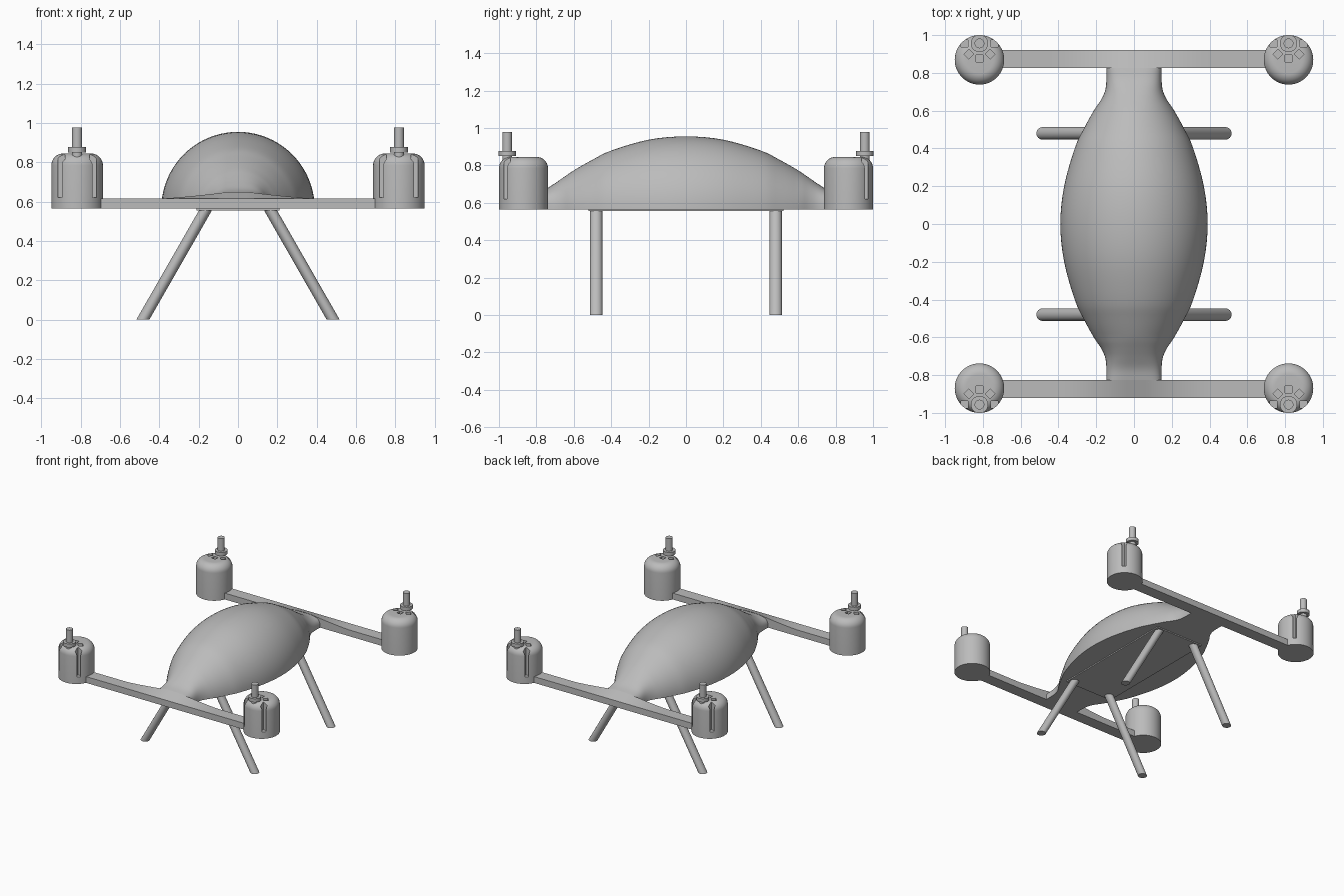
import bpy, bmesh, math
from mathutils import Vector, Matrix

if "Cube" in bpy.data.objects:
    bpy.data.objects.remove(bpy.data.objects["Cube"], do_unlink=True)

grey = bpy.data.materials.new("light grey")
grey.use_nodes = True
COLOR = (0.5, 0.5, 0.5, 1)
grey.diffuse_color = COLOR
grey.node_tree.nodes["Principled BSDF"].inputs["Base Color"].default_value = COLOR

BASE = 0.565       # underside of hull, arms and motors
ARM_TOP = 0.615


def finish(bm, name, angle=35):
    bmesh.ops.recalc_face_normals(bm, faces=bm.faces)
    mesh = bpy.data.meshes.new(name)
    bm.to_mesh(mesh)
    bm.free()
    mesh.materials.append(grey)
    ob = bpy.data.objects.new(name, mesh)
    bpy.context.collection.objects.link(ob)
    smooth(ob, angle)
    return ob


def smooth(ob, angle=35):
    bpy.ops.object.select_all(action='DESELECT')
    ob.select_set(True)
    bpy.context.view_layer.objects.active = ob
    bpy.ops.object.shade_smooth_by_angle(angle=math.radians(angle))


def loft(name, rings, angle=35):
    """Skin closed rings of points and cap both ends."""
    bm = bmesh.new()
    loops = [[bm.verts.new(p) for p in ring] for ring in rings]
    n = len(loops[0])
    for a, b in zip(loops, loops[1:]):
        for i in range(n):
            j = (i + 1) % n
            bm.faces.new((a[i], a[j], b[j], b[i]))
    bm.faces.new(loops[0])
    bm.faces.new(loops[-1])
    return finish(bm, name, angle)


def circle(x, y, z, r, n):
    return [(x + r * math.cos(math.tau * i / n), y + r * math.sin(math.tau * i / n), z)
            for i in range(n)]


def lathe(name, x, y, profile, n=48):
    return loft(name, [circle(x, y, z, r, n) for r, z in profile])


def catmull(points, steps):
    """Smooth curve through the points."""
    pts = [Vector(p) for p in points]
    pts = [2 * pts[0] - pts[1]] + pts + [2 * pts[-1] - pts[-2]]
    out = []
    for a, b, c, d in zip(pts, pts[1:], pts[2:], pts[3:]):
        for s in range(steps):
            t = s / steps
            out.append(0.5 * (2 * b + (c - a) * t + (2 * a - 5 * b + 4 * c - d) * t ** 2
                              + (3 * b - a - 3 * c + d) * t ** 3))
    return out + [pts[-2]]


# Hull: domed sections (y, half width, height) with a flat underside
half = [(0, .39, .39), (.2, .37, .372), (.4, .314, .314), (.5, .268, .265),
        (.6, .213, .208), (.66, .173, .167), (.71, .152, .133), (.77, .146, .098),
        (.84, .147, .078)]
stations = catmull([(-y, w, h) for y, w, h in half[:0:-1]] + half, 4)


def section(y, w, h):
    # Neck sections become squarer toward the arms
    blend = min(max((abs(y) - .6) / .24, 0), 1)
    e = 1 - .45 * blend
    ring = []
    for i in range(41):
        a = math.pi * i / 40
        c = math.cos(a)
        ring.append((w * math.copysign(abs(c) ** e, c), y,
                     BASE + h * max(math.sin(a), 0) ** e))
    return ring


loft("hull", [section(*s) for s in stations], 40)

# Belly plate
bm = bmesh.new()
bmesh.ops.create_cube(bm, size=1, matrix=Matrix.Translation((0, 0, .562))
                      @ Matrix.Diagonal((.42, 1.04, .012, 1)))
finish(bm, "belly_plate")

# Cross arms, swept along x, with the inner top edge rising into the hull
for side, label in ((-1, "front"), (1, "back")):
    rings = []
    for i in range(-40, 41):
        x = .8 * i / 40
        rise = .034 * max(1 - max(abs(x) - .05, 0) / .36, 0) ** 1.3
        rings.append([(x, side * .825, BASE), (x, side * .92, BASE),
                      (x, side * .92, ARM_TOP), (x, side * .825, ARM_TOP + rise)])
    loft(label + "_arm", rings)

# Splayed legs with level ends
for side, label in ((-1, "front"), (1, "back")):
    for sx, hand in ((-1, "right"), (1, "left")):
        loft(f"{label}_{hand}_leg", [circle(sx * .484, side * .48, 0, .033, 24),
                                     circle(sx * .163, side * .48, .56, .033, 24)])

# Motor can with a rounded shoulder, modelled about its own axis
R, TOP, FILLET = .131, .845, .06
profile = [(R, BASE)]
for i in range(11):
    a = math.pi / 2 * i / 10
    profile.append((R - FILLET + FILLET * math.cos(a), TOP - FILLET + FILLET * math.sin(a)))
can = lathe("motor_can", 0, 0, profile, 64)

# Vertical slots arranged in a half circle around the shaft
SHAFT_Y = .087
bm = bmesh.new()
for k in range(5):
    spin = Matrix.Rotation(math.pi + k * math.pi / 4, 4, 'Z')
    bmesh.ops.create_cube(bm, size=1, matrix=Matrix.Translation((0, SHAFT_Y, .745)) @ spin
                          @ Matrix.Translation((.08, 0, 0)) @ Matrix.Diagonal((.036, .036, .25, 1)))
cutter = finish(bm, "slot_cutter")
cutter.hide_render = True
mod = can.modifiers.new("slots", 'BOOLEAN')
mod.operation, mod.solver, mod.object = 'DIFFERENCE', 'EXACT', cutter
bpy.context.view_layer.objects.active = can
bpy.ops.object.modifier_apply(modifier=mod.name)
bpy.data.objects.remove(cutter, do_unlink=True)
smooth(can)

# Collar and shaft near the outer edge of the can
collar = lathe("motor_collar", 0, SHAFT_Y, [(.046, .85), (.046, .878)], 32)
shaft = lathe("motor_shaft", 0, SHAFT_Y, [(.026, .8), (.026, .978)], 24)

# Place the motor at all four corners
for part in (can, collar, shaft):
    kind = part.name
    for side, label in ((-1, "front"), (1, "back")):
        for sx, hand in ((-1, "right"), (1, "left")):
            ob = part.copy()
            ob.name = f"{label}_{hand}_{kind}"
            ob.location = (sx * .818, side * .869, 0)
            ob.rotation_euler.z = 0 if side > 0 else math.pi
            bpy.context.collection.objects.link(ob)
    bpy.data.objects.remove(part, do_unlink=True)
